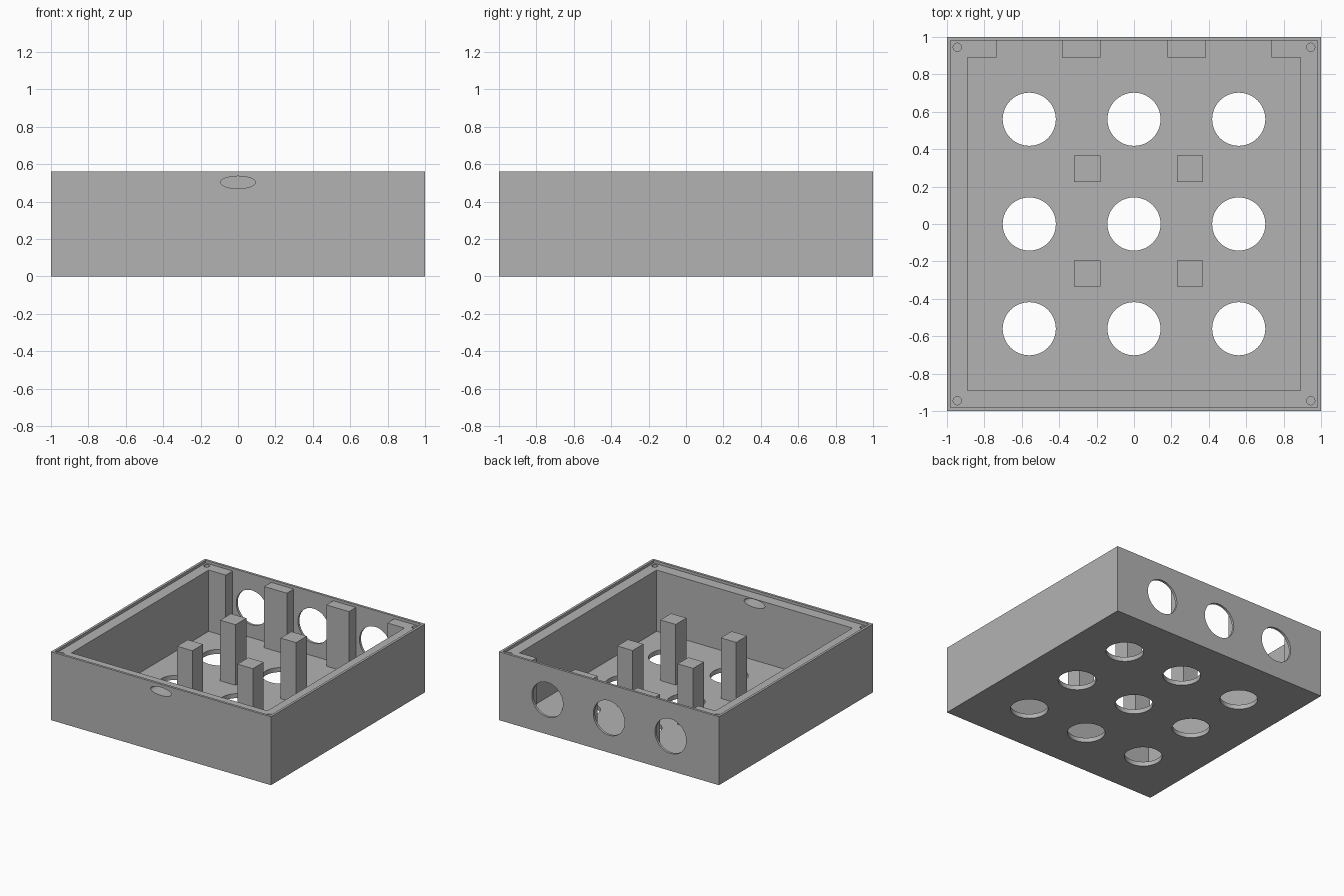
import bpy, bmesh, math
from mathutils import Matrix

if "Cube" in bpy.data.objects:
    bpy.data.objects.remove(bpy.data.objects["Cube"])

H, LIP, FLOOR = 0.562, 0.54, 0.037   # rim height, recessed ledge, floor thickness

gray = bpy.data.materials.new("plain gray")
gray.diffuse_color = (0.45, 0.45, 0.45, 1)
gray.use_nodes = True
gray.node_tree.nodes["Principled BSDF"].inputs["Base Color"].default_value = gray.diffuse_color


def make_object(name, bm):
    bmesh.ops.recalc_face_normals(bm, faces=bm.faces)
    me = bpy.data.meshes.new(name)
    bm.to_mesh(me)
    bm.free()
    me.materials.append(gray)
    ob = bpy.data.objects.new(name, me)
    bpy.context.collection.objects.link(ob)
    return ob


def prism(name, outline, z0, z1):
    """Extrude a flat outline from z0 up to z1."""
    bm = bmesh.new()
    face = bm.faces.new([bm.verts.new((x, y, z0)) for x, y in outline])
    top = bmesh.ops.extrude_face_region(bm, geom=[face])["geom"]
    bmesh.ops.translate(bm, vec=(0, 0, z1 - z0),
                        verts=[v for v in top if isinstance(v, bmesh.types.BMVert)])
    return make_object(name, bm)


def block(name, x0, x1, y0, y1, z0, z1):
    return prism(name, [(x0, y0), (x1, y0), (x1, y1), (x0, y1)], z0, z1)


def cylinder(name, center, r, depth, along_y=False, squash=1.0, segments=64):
    bm = bmesh.new()
    bmesh.ops.create_cone(bm, cap_ends=True, segments=segments,
                          radius1=r, radius2=r, depth=depth)
    bmesh.ops.scale(bm, vec=(1, squash, 1), verts=bm.verts)
    if along_y:
        bmesh.ops.rotate(bm, matrix=Matrix.Rotation(math.pi / 2, 3, 'X'), verts=bm.verts)
    bmesh.ops.translate(bm, vec=center, verts=bm.verts)
    return make_object(name, bm)


def cut(target, cutter):
    mod = target.modifiers.new("cut", 'BOOLEAN')
    mod.operation = 'DIFFERENCE'
    mod.solver = 'EXACT'
    mod.object = cutter
    bpy.context.view_layer.objects.active = target
    bpy.ops.object.modifier_apply(modifier=mod.name)
    bpy.data.objects.remove(cutter)


# Open box
box = block("box_shell", -1, 1, -1, 1, 0, H)

# Cavity with three bays reaching the thin back wall, leaving pillars between them
outline = [(-0.89, -0.89), (0.89, -0.89), (0.89, 0.89)]
for x0, x1 in ((0.735, 0.385), (0.18, -0.18), (-0.385, -0.735)):
    outline += [(x0, 0.89), (x0, 0.98), (x1, 0.98), (x1, 0.89)]
outline.append((-0.89, 0.89))
cut(box, prism("cavity_cutter", outline, FLOOR, 0.7))

# Recessed ledge inside the rim, for a lid
cut(box, block("ledge_cutter", -0.98, 0.98, -0.98, 0.98, LIP, 0.7))

# Round holes in the floor and back wall
for x in (-0.56, 0, 0.56):
    for y in (-0.56, 0, 0.56):
        cut(box, cylinder("floor_hole_cutter", (x, y, 0), 0.142, 0.2))
    cut(box, cylinder("back_hole_cutter", (x, 1, 0.285), 0.142, 0.1, along_y=True))

# Oval slot through the front wall
cut(box, cylinder("slot_cutter", (0, -0.94, 0.503), 0.094, 0.3, along_y=True, squash=0.35))

# Screw holes in the corners
for x in (-0.945, 0.945):
    for y in (-0.945, 0.945):
        cut(box, cylinder("screw_hole_cutter", (x, y, 0.5), 0.022, 0.3, segments=32))

# Four standing posts
for i, x in enumerate((-0.25, 0.30)):
    for j, y in enumerate((-0.265, 0.295)):
        block(f"post_{i}{j}", x - 0.07, x + 0.07, y - 0.07, y + 0.07, FLOOR - 0.01, 0.535)

# Keep edges sharp while smoothing the hole walls
bpy.ops.object.select_all(action='DESELECT')
box.select_set(True)
bpy.context.view_layer.objects.active = box
bpy.ops.object.shade_smooth_by_angle(angle=math.radians(30))
